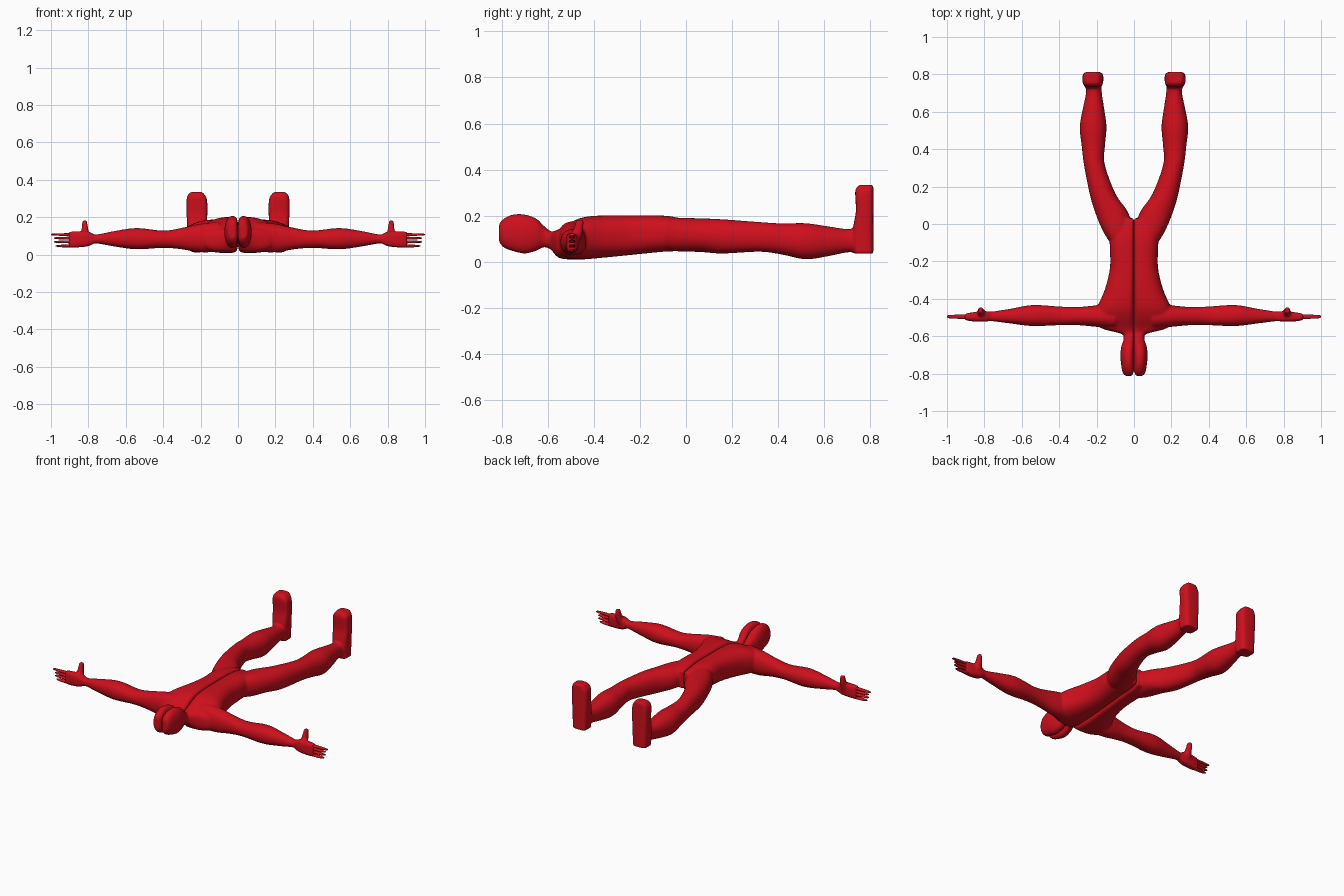
import bpy, bmesh, math

red = bpy.data.materials.new("red")
red.diffuse_color = (0.62, 0.005, 0.012, 1)


def spline(rows, steps=4):
    """Smooth in-between stations through the given ones."""
    out = []
    for i in range(len(rows) - 1):
        p0, p1, p2, p3 = (rows[min(max(i + k, 0), len(rows) - 1)] for k in (-1, 0, 1, 2))
        for s in range(steps):
            t = s / steps
            out.append([0.5 * (2 * b + (c - a) * t + (2 * a - 5 * b + 4 * c - d) * t * t
                               + (3 * b - a - 3 * c + d) * t ** 3)
                        for a, b, c, d in zip(p0, p1, p2, p3)])
    return out + [list(rows[-1])]


def loft(bm, axis, rows, n=2.2, mid=0.5, n_in=None, sides=32, steps=4):
    """Closed tube along an axis; each row is (position, a_min, a_max, b_min, b_max)."""
    rings = []
    for t, a0, a1, b0, b1 in spline(rows, steps):
        ca, cb = a0 + (a1 - a0) * mid, (b0 + b1) / 2
        ring = []
        for k in range(sides):
            u = 2 * math.pi * (k + 0.5) / sides
            c, s = math.cos(u), math.sin(u)
            e = 2 / (n if c > 0 or not n_in else n_in)
            a = ca + abs(c) ** e * ((a1 - ca) if c > 0 else (a0 - ca))
            b = cb + math.copysign(abs(s) ** e, s) * (b1 - b0) / 2
            co = {'x': (t, a, b), 'y': (a, t, b), 'z': (a, b, t)}[axis]
            ring.append(bm.verts.new(co))
        rings.append(ring)
    for r, q in zip(rings, rings[1:]):
        for k in range(sides):
            bm.faces.new((r[k], r[(k + 1) % sides], q[(k + 1) % sides], q[k]))
    bm.faces.new(rings[0])
    bm.faces.new(rings[-1])


def finish(bm, name, blend):
    bmesh.ops.recalc_face_normals(bm, faces=bm.faces)
    me = bpy.data.meshes.new(name)
    bm.to_mesh(me)
    bm.free()
    me.materials.append(red)
    me.polygons.foreach_set("use_smooth", [True] * len(me.polygons))
    ob = bpy.data.objects.new(name, me)
    bpy.context.collection.objects.link(ob)
    if blend:
        m = ob.modifiers.new("fuse", 'REMESH')
        m.mode = 'VOXEL'
        m.voxel_size = 0.006
        m.use_smooth_shade = True
        m = ob.modifiers.new("soften", 'SMOOTH')
        m.iterations = 8
    m = ob.modifiers.new("mirror", 'MIRROR')
    m.use_mirror_merge = False
    return ob


# half body, fused smoothly and mirrored so the centre seam stays visible
body = bmesh.new()
# torso and neck
loft(body, 'y', [
    (-.63, 0, .05, .068, .14), (-.59, 0, .062, .055, .13), (-.555, 0, .18, .018, .14),
    (-.5, 0, .212, .009, .172), (-.44, 0, .195, .010, .194), (-.35, 0, .156, .018, .201),
    (-.23, 0, .128, .03, .201), (-.1, 0, .13, .043, .2), (-.03, 0, .12, .047, .19),
    (.03, 0, .06, .065, .175)], n=2.5, mid=.3, n_in=5)
# head
loft(body, 'y', [
    (-.812, .012, .048, .085, .165), (-.79, .001, .062, .06, .188), (-.75, 0, .069, .045, .205),
    (-.7, 0, .073, .035, .205), (-.65, 0, .067, .047, .187), (-.62, 0, .056, .062, .158),
    (-.58, 0, .055, .06, .125)], n=2.2, mid=.42, n_in=3)
# arm
loft(body, 'x', [
    (.1, -.56, -.43, .015, .175), (.2, -.55, -.435, .012, .165), (.3, -.541, -.444, .028, .143),
    (.4, -.541, -.441, .036, .128), (.54, -.546, -.433, .028, .142), (.66, -.532, -.453, .043, .126),
    (.76, -.52, -.468, .06, .107), (.8, -.521, -.468, .052, .117)])
# palm
loft(body, 'x', [
    (.765, -.518, -.47, .062, .105), (.80, -.522, -.467, .045, .122),
    (.86, -.521, -.472, .038, .124), (.905, -.513, -.48, .037, .122)], n=3.5)
# thumb
loft(body, 'z', [
    (.08, .79, .84, -.51, -.465), (.115, .797, .838, -.5, -.452),
    (.15, .803, .835, -.486, -.446), (.182, .808, .832, -.476, -.444)], n=2.6)
# leg
loft(body, 'y', [
    (-.12, .01, .115, .06, .18), (-.04, .01, .165, .045, .19), (.06, .03, .207, .042, .188),
    (.16, .098, .237, .035, .184), (.32, .157, .268, .043, .172), (.42, .155, .28, .03, .166),
    (.52, .147, .29, .010, .167), (.62, .16, .273, .024, .153), (.7, .172, .257, .04, .142),
    (.77, .175, .262, .04, .15)])
# foot
loft(body, 'z', [
    (.035, .17, .268, .73, .814), (.1, .168, .27, .725, .814), (.16, .166, .272, .728, .814),
    (.22, .164, .275, .738, .814), (.29, .165, .275, .735, .814), (.315, .175, .27, .737, .814),
    (.334, .19, .255, .752, .813)], n=4)
finish(body, "body", True)

# fingers, kept crisp and separate from the fused body
fingers = bmesh.new()
for z, tip in ((.107, 1.0), (.088, .985), (.068, .985), (.046, .975)):
    loft(fingers, 'x', [
        (.885, -.508, -.482, z - .008, z + .008), (.94, -.507, -.484, z - .007, z + .007),
        (tip - .01, -.504, -.487, z - .005, z + .005), (tip, -.5, -.491, z - .002, z + .002)],
        n=2.6, sides=12, steps=3)
finish(fingers, "fingers", False)
